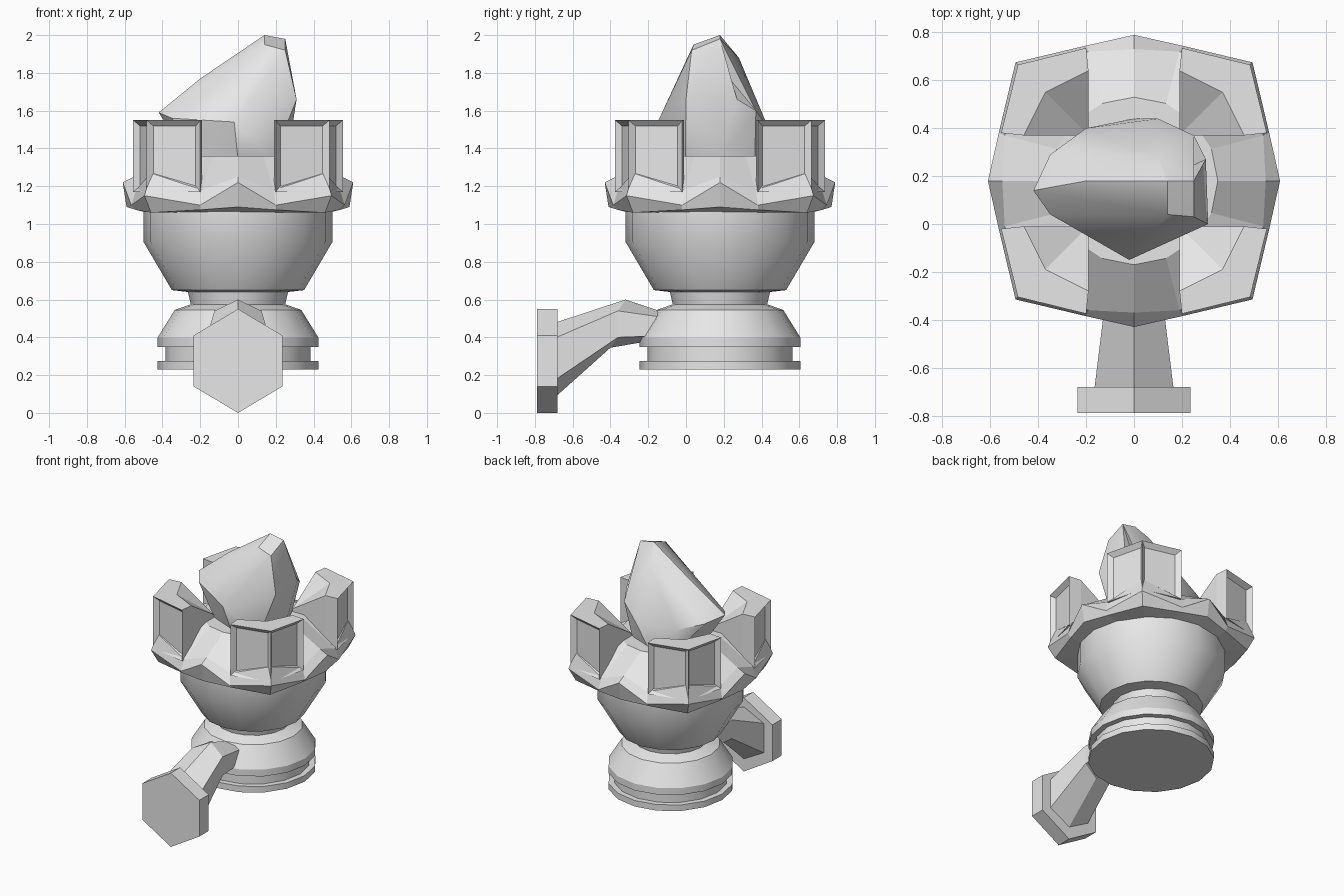
import bpy, bmesh, math
from mathutils import Vector, Matrix

cube = bpy.data.objects.get("Cube")
if cube:
    bpy.data.objects.remove(cube)

grey = bpy.data.materials.new("light_grey")
grey.use_nodes = True
colour = (0.8, 0.8, 0.8, 1)
grey.diffuse_color = colour
grey.node_tree.nodes["Principled BSDF"].inputs["Base Color"].default_value = colour

AXIS_Y = 0.18  # centre line of the torch


def finish(name, bm, y=0.0, smooth=None):
    bmesh.ops.recalc_face_normals(bm, faces=bm.faces)
    mesh = bpy.data.meshes.new(name)
    bm.to_mesh(mesh)
    bm.free()
    mesh.materials.append(grey)
    obj = bpy.data.objects.new(name, mesh)
    obj.location.y = y
    bpy.context.collection.objects.link(obj)
    if smooth:
        bpy.ops.object.select_all(action="DESELECT")
        obj.select_set(True)
        bpy.context.view_layer.objects.active = obj
        bpy.ops.object.shade_smooth_by_angle(angle=math.radians(smooth))
    return obj


def loft(bm, rings):
    """Skin a list of closed rings and cap both ends."""
    loops = [[bm.verts.new(p) for p in ring] for ring in rings]
    n = len(loops[0])
    for a, b in zip(loops, loops[1:]):
        for i in range(n):
            j = (i + 1) % n
            bm.faces.new((a[i], a[j], b[j], b[i]))
    bm.faces.new(loops[0])
    bm.faces.new(loops[-1])


def circle(r, z, n=16):
    return [(r * math.cos(i * math.tau / n), r * math.sin(i * math.tau / n), z) for i in range(n)]


# Turned base, neck and bowl
profile = [(0.425, 0.23), (0.425, 0.275), (0.385, 0.275), (0.385, 0.35),
           (0.425, 0.35), (0.425, 0.40), (0.335, 0.545), (0.25, 0.575),
           (0.265, 0.64), (0.35, 0.65), (0.5, 0.905), (0.5, 1.1)]
bm = bmesh.new()
loft(bm, [circle(r, z) for r, z in profile])
finish("base_and_bowl", bm, AXIS_Y, 30)


# Zigzag collar: each ring repeats middle, shoulder, corner, shoulder four times
def collar_ring(mid, shoulder, corner):
    ring = []
    (m, mz), (sx, sy, sz), (c, cz) = mid, shoulder, corner
    for q in range(4):
        turn = Matrix.Rotation(q * math.pi / 2, 3, "Z")
        for p in ((m, 0, mz), (sx, sy, sz), (c, c, cz), (sy, sx, sz)):
            ring.append(turn @ Vector(p))
    return ring


bm = bmesh.new()
loft(bm, [
    circle(0.48, 1.06),
    collar_ring((0.59, 1.09), (0.54, 0.2, 1.075), (0.46, 1.06)),
    collar_ring((0.61, 1.22), (0.565, 0.2, 1.10), (0.495, 1.15)),
    collar_ring((0.55, 1.25), (0.54, 0.19, 1.18), (0.462, 1.27)),
    circle(0.35, 1.36)])
finish("collar", bm, AXIS_Y)

# Four corner blocks with recessed outer panels and tops sloping inwards
outline = [(0.19, 0.19), (0.46, 0.19), (0.555, 0.2), (0.485, 0.485), (0.2, 0.555), (0.19, 0.46)]
names = ["back_left_block", "back_right_block", "front_right_block", "front_left_block"]
for q, name in enumerate(names):
    bm = bmesh.new()
    low = [bm.verts.new((x, y, 1.17)) for x, y in outline]
    top = [bm.verts.new((x, y, 1.55 if i else 1.38)) for i, (x, y) in enumerate(outline)]
    ridge = bm.verts.new((0.37, 0.37, 1.55))
    sides = []
    for i in range(6):
        j = (i + 1) % 6
        sides.append(bm.faces.new((low[i], low[j], top[j], top[i])))
    bm.faces.new(low)
    for ids in ((0, 1), (1, 2, 3), (3, 4, 5), (5, 0)):
        bm.faces.new([top[i] for i in ids] + [ridge])
    bmesh.ops.recalc_face_normals(bm, faces=bm.faces)
    bmesh.ops.inset_individual(bm, faces=sides[2:4], thickness=0.045, depth=-0.03)
    bmesh.ops.rotate(bm, verts=bm.verts, cent=(0, 0, 0), matrix=Matrix.Rotation(q * math.pi / 2, 3, "Z"))
    finish(name, bm, AXIS_Y)


# Six-sided sections with a point at top and bottom, used for bracket and wall plate
def hexagon(y_top, y_low, hw, top, high, low, bottom):
    y = (y_top + y_low) / 2
    return [(0, y_top, top), (hw, y, high), (hw, y, low),
            (0, y_low, bottom), (-hw, y, low), (-hw, y, high)]


bm = bmesh.new()
loft(bm, [hexagon(y, y, 0.235, 0.55, 0.41, 0.14, 0.0) for y in (-0.79, -0.68)])
finish("wall_plate", bm)

bm = bmesh.new()
loft(bm, [hexagon(-0.685, -0.685, 0.165, 0.48, 0.40, 0.18, 0.09),
          hexagon(-0.32, -0.40, 0.125, 0.60, 0.54, 0.40, 0.345),
          hexagon(-0.08, -0.08, 0.115, 0.52, 0.50, 0.41, 0.40)])
finish("bracket_arm", bm)

# Faceted leaning flame
flame_points = [
    (0.14, 0.18, 2.0), (0.14, 0.04, 1.95), (0.25, 0.03, 1.92), (0.25, 0.18, 1.98),
    (-0.42, 0.14, 1.59), (-0.35, 0.04, 1.56), (-0.35, 0.29, 1.56), (-0.2, 0.18, 1.77),
    (-0.02, -0.15, 1.54), (0.31, 0.0, 1.66), (0.3, 0.27, 1.66), (0.25, 0.37, 1.6),
    (0.1, 0.44, 1.5), (-0.2, 0.4, 1.52), (0.1, 0.28, 1.88)]
bm = bmesh.new()
for p in flame_points:
    bm.verts.new(p)
for x, y, z in circle(0.26, 1.34, 8):
    bm.verts.new((x, y + AXIS_Y, z))
bmesh.ops.convex_hull(bm, input=bm.verts)
bmesh.ops.recalc_face_normals(bm, faces=bm.faces)
# Dent on the flame's back left side
target = Vector((0.28, 0.25, 1.72))
dent = min(bm.faces, key=lambda f: (f.calc_center_median() - target).length)
bmesh.ops.poke(bm, faces=[dent], offset=-0.05)
finish("flame", bm, 0, 28)
